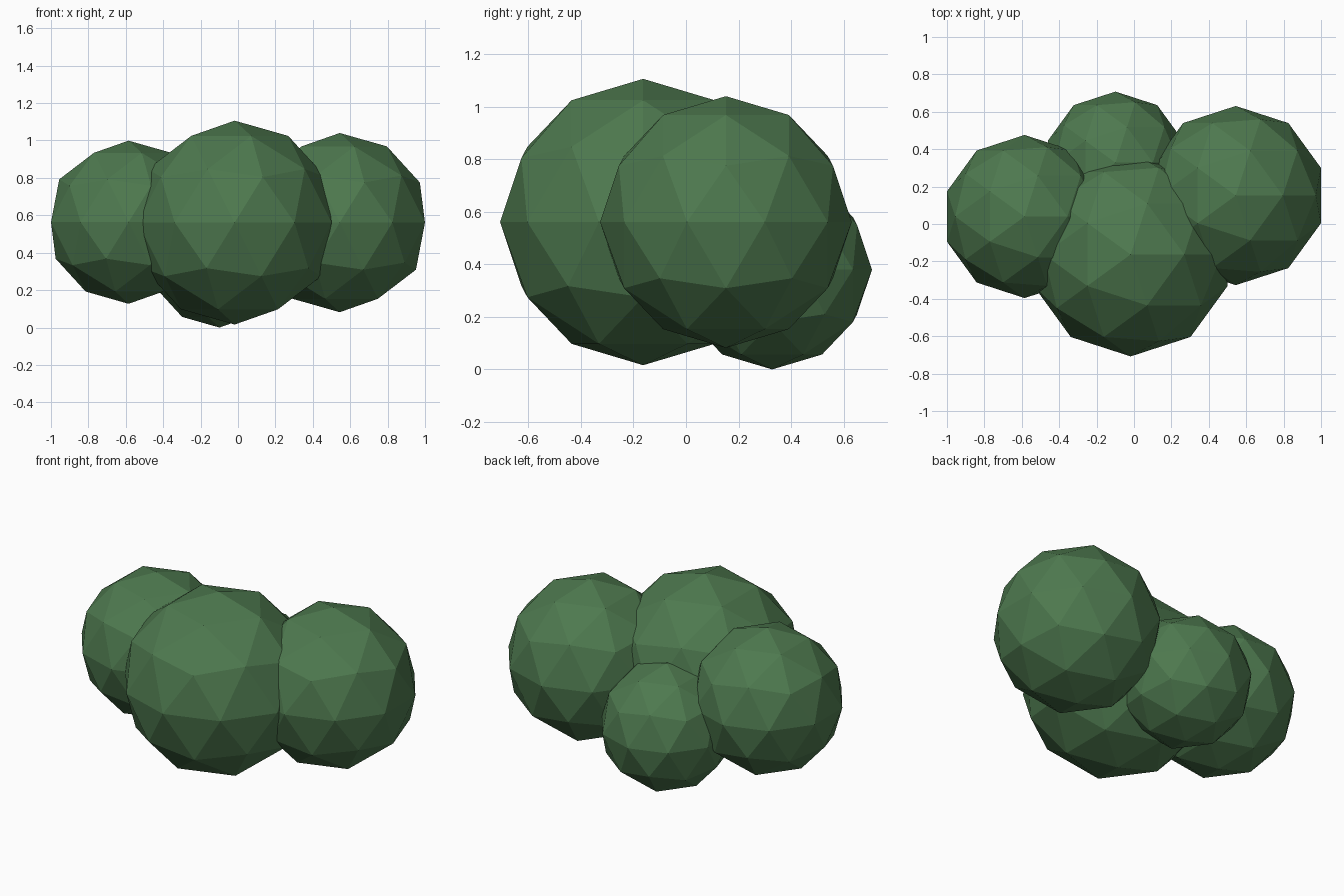
import bpy

if "Cube" in bpy.data.objects:
    bpy.data.objects.remove(bpy.data.objects["Cube"])

# single leaf colour
leaf = bpy.data.materials.new("leaf green")
leaf.diffuse_color = (0.075, 0.19, 0.077, 1.0)
leaf.use_nodes = True
leaf.node_tree.nodes["Principled BSDF"].inputs["Base Color"].default_value = leaf.diffuse_color


def foliage_clump(name, centre, radius):
    """Low-poly flat-shaded ball of foliage."""
    bpy.ops.mesh.primitive_ico_sphere_add(subdivisions=2, radius=radius, location=centre)
    clump = bpy.context.object
    clump.name = name
    clump.data.materials.append(leaf)
    bpy.ops.object.shade_flat()


# four overlapping clumps make the bush
foliage_clump("front_clump", (-0.018, -0.163, 0.561), 0.545)
foliage_clump("right_clump", (0.544, 0.152, 0.561), 0.479)
foliage_clump("left_clump", (-0.585, 0.040, 0.563), 0.436)
foliage_clump("back_clump", (-0.099, 0.328, 0.380), 0.380)
